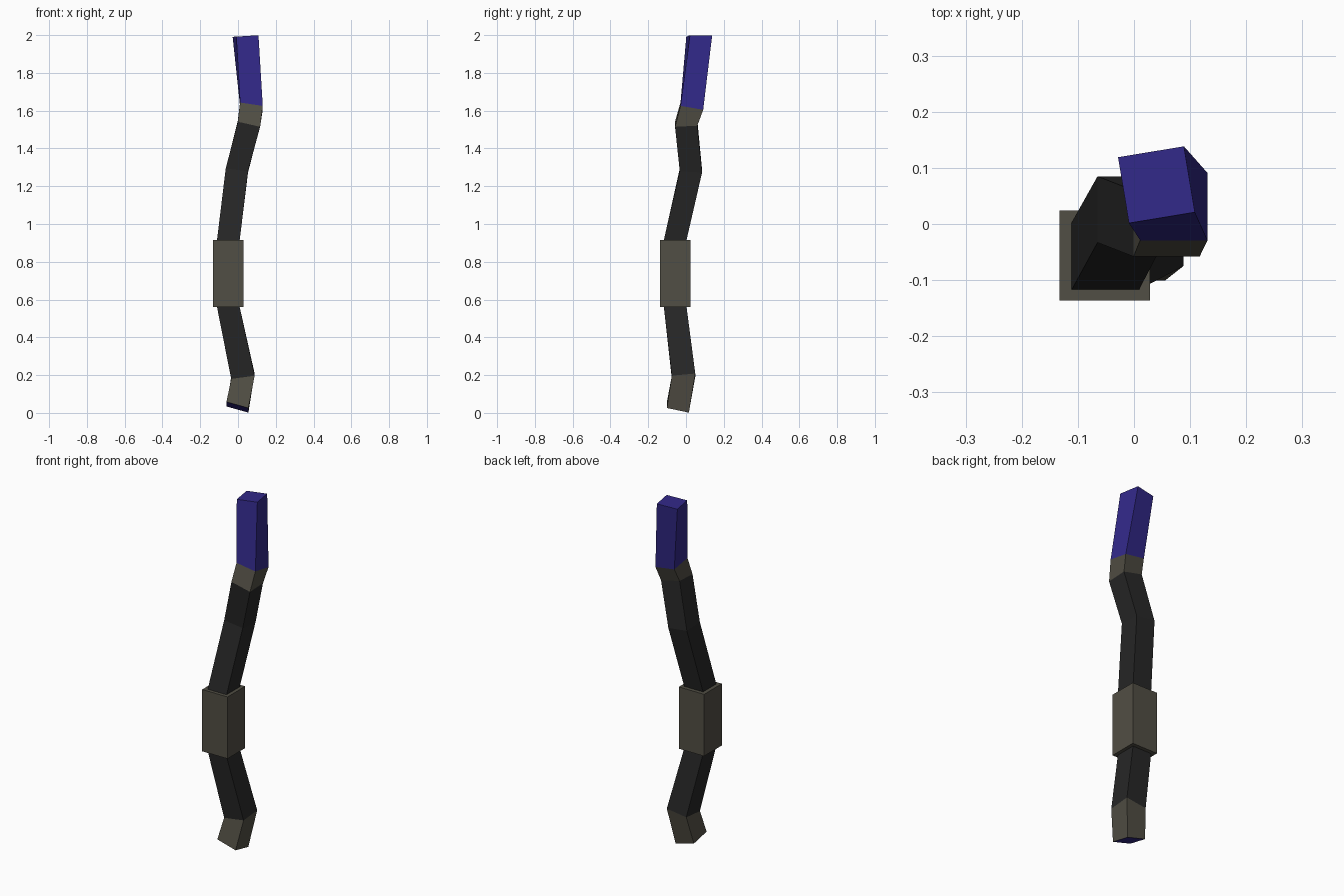
import bpy
import bmesh
import math

if "Cube" in bpy.data.objects:
    bpy.data.objects.remove(bpy.data.objects["Cube"])


def material(name, rgb):
    m = bpy.data.materials.new(name)
    m.diffuse_color = (*rgb, 1.0)
    m.use_nodes = True
    m.node_tree.nodes["Principled BSDF"].inputs["Base Color"].default_value = m.diffuse_color
    return m


BLUE = material("deep blue", (0.032, 0.022, 0.250))
BROWN = material("grey brown", (0.083, 0.077, 0.058))
BLACK = material("charcoal", (0.020, 0.020, 0.020))


def ring(cx, cy, cz, half, slope_x=0, slope_y=0, twist=0):
    """Square cross-section, tilted by z slopes and twisted about z."""
    c, s = math.cos(math.radians(twist)), math.sin(math.radians(twist))
    pts = []
    for sx, sy in ((-1, -1), (1, -1), (1, 1), (-1, 1)):
        dx, dy = half * (sx * c - sy * s), half * (sx * s + sy * c)
        pts.append((cx + dx, cy + dy, cz + slope_x * dx + slope_y * dy))
    return pts


def loft(name, rings, mats, bottom=None, top=None):
    """Join square rings; mats gives the wall material of each segment."""
    me = bpy.data.meshes.new(name)
    slots = []
    for m in mats + [bottom, top]:
        if m and m not in slots:
            slots.append(m)
            me.materials.append(m)
    bm = bmesh.new()
    loops = [[bm.verts.new(p) for p in r] for r in rings]
    for lo, hi, m in zip(loops, loops[1:], mats):
        for i in range(4):
            j = (i + 1) % 4
            bm.faces.new((lo[i], lo[j], hi[j], hi[i])).material_index = slots.index(m)
    if bottom:
        bm.faces.new(loops[0][::-1]).material_index = slots.index(bottom)
    if top:
        bm.faces.new(loops[-1]).material_index = slots.index(top)
    bm.to_mesh(me)
    bm.free()
    ob = bpy.data.objects.new(name, me)
    bpy.context.collection.objects.link(ob)
    return ob


# Cross-sections of the crooked shaft, from the ground up
foot = ring(-0.003, -0.043, 0.030, 0.058, -0.28, -0.21)
ankle = ring(0.026, -0.013, 0.194, 0.062, 0.14, 0.09)
grip_low = ring(-0.051, -0.057, 0.560, 0.060)
grip_high = ring(-0.051, -0.057, 0.916, 0.060)
bend = ring(-0.006, 0.026, 1.283, 0.059, -0.12, -0.06)
collar_low = ring(0.058, 0.001, 1.531, 0.059, -0.23, 0.05)
collar_high = ring(0.071, 0.031, 1.624, 0.060, -0.15, -0.17)
tip = ring(0.040, 0.070, 1.995, 0.0595, 0.06, 0, 9.4)

# Foot with blue underside, shaft, collar and blue head
loft("foot_cap", [foot, ankle], [BROWN], bottom=BLUE)
loft("shaft", [ankle, grip_low, grip_high, bend, collar_low], [BLACK] * 4)
loft("collar", [collar_low, collar_high], [BROWN])
loft("head", [collar_high, tip], [BLUE], top=BLUE)

# Wider grip block around the shaft
loft("grip", [ring(-0.052, -0.056, 0.560, 0.0805), ring(-0.052, -0.056, 0.916, 0.0805)],
     [BROWN], bottom=BROWN, top=BROWN)
